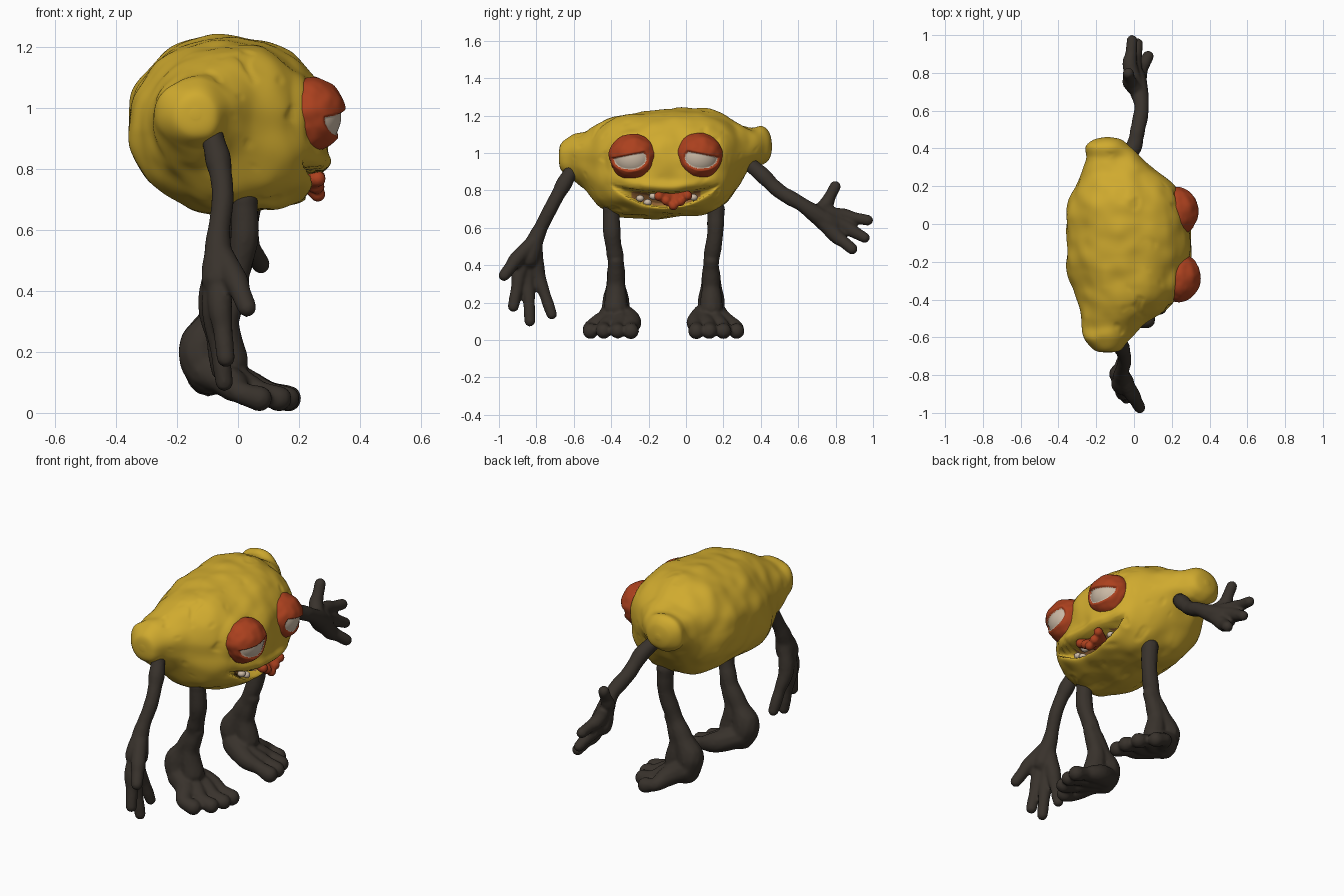
import bpy, bmesh, math
from mathutils import Vector, Matrix, noise

if "Cube" in bpy.data.objects:
    bpy.data.objects.remove(bpy.data.objects["Cube"])


def material(name, rgb):
    m = bpy.data.materials.new(name)
    m.diffuse_color = (*rgb, 1)
    m.use_nodes = True
    m.node_tree.nodes["Principled BSDF"].inputs["Base Color"].default_value = m.diffuse_color
    return m


YELLOW = material("lemon yellow", (0.63, 0.405, 0.028))
DARK = material("dark brown", (0.040, 0.032, 0.025))
RED = material("brick red", (0.41, 0.052, 0.013))
IVORY = material("ivory", (0.60, 0.49, 0.38))
MOUTH = material("mouth brown", (0.30, 0.13, 0.035))


def finish(name, bm, mats):
    me = bpy.data.meshes.new(name)
    bmesh.ops.recalc_face_normals(bm, faces=bm.faces[:])
    for f in bm.faces:
        f.smooth = True
    bm.to_mesh(me)
    bm.free()
    for m in mats:
        me.materials.append(m)
    ob = bpy.data.objects.new(name, me)
    bpy.context.collection.objects.link(ob)
    return ob


def spline(rows, t):
    """Catmull-Rom through rows of numbers, t from 0 to 1."""
    n = len(rows) - 1
    i = min(int(t * n), n - 1)
    u = t * n - i
    a, b, c, d = (rows[max(0, min(n, i + k))] for k in (-1, 0, 1, 2))
    return [0.5 * (2 * q + (r - p) * u + (2 * p - 5 * q + 4 * r - s) * u * u
                   + (3 * q - p - 3 * r + s) * u ** 3)
            for p, q, r, s in zip(a, b, c, d)]


def step(a, b, x):
    t = max(0, min(1, (x - a) / (b - a)))
    return t * t * (3 - 2 * t)


def flesh(name, paths, mat, voxel=0.009):
    """Fuse tapering paths of (x, y, z, radius) into one soft form."""
    bm = bmesh.new()
    for path in paths:
        length = sum((Vector(p[:3]) - Vector(q[:3])).length for p, q in zip(path, path[1:]))
        steps = max(3, int(length / 0.012))
        for k in range(steps + 1):
            x, y, z, r = spline(path, k / steps)
            r *= 1 + 0.12 * noise.noise(Vector((x, y, z)) * 14)
            bmesh.ops.create_icosphere(bm, subdivisions=2, radius=r,
                                       matrix=Matrix.Translation((x, y, z)))
    ob = finish(name, bm, [mat])
    rm = ob.modifiers.new("fuse", "REMESH")
    rm.mode = "VOXEL"
    rm.voxel_size = voxel
    rm.use_smooth_shade = True
    sm = ob.modifiers.new("soften", "SMOOTH")
    sm.factor = 0.5
    sm.iterations = 3
    return ob


# Body: lemon lofted along y, rows of y, centre x, centre z, radius x, radius z
SECTIONS = [
    (-0.68, -0.14, 0.98, 0.015, 0.015), (-0.668, -0.14, 0.98, 0.07, 0.07),
    (-0.61, -0.145, 0.985, 0.12, 0.112), (-0.54, -0.115, 0.962, 0.163, 0.150),
    (-0.46, -0.06, 0.940, 0.225, 0.222), (-0.36, -0.035, 0.93, 0.28, 0.268),
    (-0.22, -0.03, 0.935, 0.322, 0.287), (-0.05, -0.03, 0.95, 0.33, 0.29),
    (0.10, -0.04, 0.955, 0.305, 0.282), (0.20, -0.05, 0.965, 0.265, 0.245),
    (0.28, -0.08, 0.995, 0.20, 0.17), (0.35, -0.11, 1.025, 0.145, 0.11),
    (0.41, -0.14, 1.035, 0.115, 0.10), (0.447, -0.14, 1.035, 0.07, 0.065),
    (0.46, -0.14, 1.035, 0.012, 0.012)]
EYES = {"eye_right": ((0.237, -0.285, 0.975), -1), "eye_left": ((0.225, 0.068, 0.98), 1)}


def mouth_depth(y, z):
    t = (y + 0.11) / 0.29
    if abs(t) >= 1:
        return 0, 0
    mid = 0.748 + 0.082 * t * t
    half = 0.004 + 0.030 * (1 - t * t)
    hole = 1 - step(half * 0.75, half * 1.25, abs(z - mid))
    lip = math.exp(-((z - mid - half - 0.032) / 0.028) ** 2) * (1 - t * t)
    lip += math.exp(-((z - mid + half + 0.025) / 0.025) ** 2) * (1 - t * t)
    return hole * min(1, 2 * (1 - abs(t))), lip


def build_body(rings=170, sides=190):
    bm = bmesh.new()
    grid, inside = [], {}
    for i in range(rings + 1):
        y, cx, cz, rx, rz = spline(SECTIONS, i / rings)
        row = []
        for k in range(sides):
            a = math.tau * k / sides
            c, s = math.cos(a), math.sin(a)
            # Round back and brow, fuller jaw at the lower front
            e = 2 / (2.04 + 0.4 * step(0.0, 0.5, c) * step(0.1, -0.4, s)
                     if s < 0.1 else 2.04)
            x = cx + rx * math.copysign(abs(c) ** e, c)
            z = cz + rz * math.copysign(abs(s) ** e, s)
            p = Vector((x, y, z))
            out = Vector((c, 0, s))
            # Lumpy skin with a few shallow pits
            bump = 0.016 * noise.noise(p * 6) + 0.008 * noise.noise(p * 12)
            bump -= 0.006 * step(0.3, 0.65, noise.noise(p * 15)) * step(-0.3, 0.3, c)
            p += out * bump * min(1, rx / 0.15)
            hole, lip = mouth_depth(y, p.z) if c > 0.1 else (0, 0)
            p.x += 0.026 * lip - 0.09 * hole
            # Sockets rise to meet the eyelids
            for (ex, ey, ez), _ in EYES.values():
                if c > 0.1:
                    near = 1 - step(0.10, 0.155, math.hypot(y - ey, p.z - ez))
                    p.x += max(0, ex - 0.012 - p.x) * near
            v = bm.verts.new(p)
            inside[v] = hole
            row.append(v)
        grid.append(row)
    for r0, r1 in zip(grid, grid[1:]):
        for k in range(sides):
            n = (k + 1) % sides
            f = bm.faces.new((r0[k], r0[n], r1[n], r1[k]))
            deep = sum(inside[v] for v in f.verts) > 2.8
            f.material_index = int(deep and abs(r0[k].co.y + 0.11) < 0.19)
    bm.faces.new(grid[0])
    bm.faces.new(grid[-1])
    finish("body", bm, [YELLOW, MOUTH])


build_body()


# Eyes: heavy lids around a sunken half-moon eyeball, flat at the back
def build_eye(name, centre, side):
    bm = bmesh.new()
    bmesh.ops.create_icosphere(bm, subdivisions=6, radius=1)

    def opening(d):
        if d.x < 0:
            return -1
        u, v = d.y * side, d.z
        oval = 1 - ((u - 0.05) / 0.80) ** 2 - ((v + 0.06) / 0.54) ** 2
        return min(oval, (0.15 - 0.20 * u - v) * 2.5)

    for f in bm.faces:
        f.material_index = int(opening(f.calc_center_median().normalized()) > 0.06)
    for v in bm.verts:
        d = v.co.normalized()
        lid = 0.119 + 0.007 * step(-0.3, 0.3, d.z) + 0.004 * noise.noise(d * 3)
        v.co = d * (lid + (0.107 - lid) * step(-0.06, 0.12, opening(d)))
        v.co.x = max(v.co.x, -0.02 + 0.1 * min(0, d.x + 0.2))
    bm.transform(Matrix.Translation(centre) @ Matrix.Rotation(side * 0.12, 4, "Z")
                 @ Matrix.Diagonal((0.95, 1.03, 1, 1)))
    finish(name, bm, [RED, IVORY])


for name, (centre, side) in EYES.items():
    build_eye(name, centre, side)

# Tongue hanging over the lower lip, with lobed end
flesh("tongue", [[(0.15, -0.07, 0.755, 0.032), (0.21, (y - 0.07) / 2, 0.765, 0.03), (x, y, z, 0.027)]
                 for x, y, z in ((0.262, -0.145, 0.768), (0.258, -0.105, 0.745), (0.262, -0.068, 0.718),
                                 (0.258, -0.03, 0.742), (0.262, 0.008, 0.772))], RED, 0.006)

# Teeth
bm = bmesh.new()
for x, y, z in ((0.195, -0.245, 0.757), (0.195, -0.205, 0.735), (0.205, -0.175, 0.768), (0.20, 0.04, 0.762)):
    bmesh.ops.create_uvsphere(bm, u_segments=16, v_segments=10, radius=1,
                              matrix=Matrix.Translation((x, y, z)) @ Matrix.Diagonal((0.022, 0.022, 0.018, 1)))
finish("teeth", bm, [IVORY])


# Arms: shoulder to palm, then fingers fanned out of the wrist
def build_arm(name, arm, wrist, fingers):
    paths = [arm]
    for knuckle, tip in fingers:
        paths.append([(*wrist, 0.040), (*knuckle, 0.042),
                      (*[(p + q) / 2 for p, q in zip(knuckle, tip)], 0.034), (*tip, 0.030)])
    flesh(name, paths, DARK)


build_arm("arm_right",
          [(-0.095, -0.59, 0.94, 0.042), (-0.065, -0.655, 0.83, 0.042), (-0.05, -0.72, 0.71, 0.038),
           (-0.065, -0.79, 0.57, 0.042), (-0.06, -0.845, 0.44, 0.064)],
          (-0.06, -0.81, 0.53),
          [((-0.01, -0.90, 0.44), (0.03, -0.972, 0.345)), ((-0.06, -0.885, 0.37), (-0.04, -0.923, 0.18)),
           ((-0.08, -0.845, 0.35), (-0.045, -0.835, 0.10)), ((-0.09, -0.795, 0.36), (-0.06, -0.718, 0.137))])
build_arm("arm_left",
          [(-0.04, 0.34, 0.94, 0.040), (0.0, 0.41, 0.88, 0.043), (0.02, 0.50, 0.795, 0.041),
           (0.04, 0.61, 0.73, 0.040), (0.03, 0.69, 0.675, 0.05), (0.0, 0.78, 0.615, 0.064)],
          (0.03, 0.69, 0.675),
          [((-0.02, 0.745, 0.72), (-0.03, 0.798, 0.82)), ((-0.02, 0.83, 0.665), (-0.01, 0.972, 0.64)),
           ((0.0, 0.84, 0.61), (0.02, 0.955, 0.547)), ((0.03, 0.80, 0.56), (0.075, 0.888, 0.487))])


# Legs: thin shank bending back to a heavy heel, with stubby splayed toes
def build_leg(name, y, side):
    yi = y - side * 0.025
    paths = [[(0.02, y, 0.70, 0.048), (0.02, y - side * 0.005, 0.56, 0.047), (-0.02, yi, 0.42, 0.046),
              (-0.08, yi, 0.30, 0.054), (-0.125, yi, 0.21, 0.073), (-0.095, yi, 0.130, 0.073)],
             [(0.0, yi, 0.42, 0.04), (-0.045, yi, 0.29, 0.05), (-0.03, yi, 0.17, 0.066)]]
    for off, reach in ((-0.115, 0.165), (-0.045, 0.162), (0.03, 0.135), (0.10, 0.07)):
        t = y + side * (off + 0.01)
        paths.append([(-0.10, yi + side * off * 0.2, 0.140, 0.065), (0.35 * reach - 0.05, yi + side * off * 0.7, 0.098, 0.056),
                      (reach - 0.065, t, 0.068, 0.038), (reach, t, 0.047, 0.043)])
    flesh(name, paths, DARK)


build_leg("leg_right", -0.40, -1)
build_leg("leg_left", 0.16, 1)
